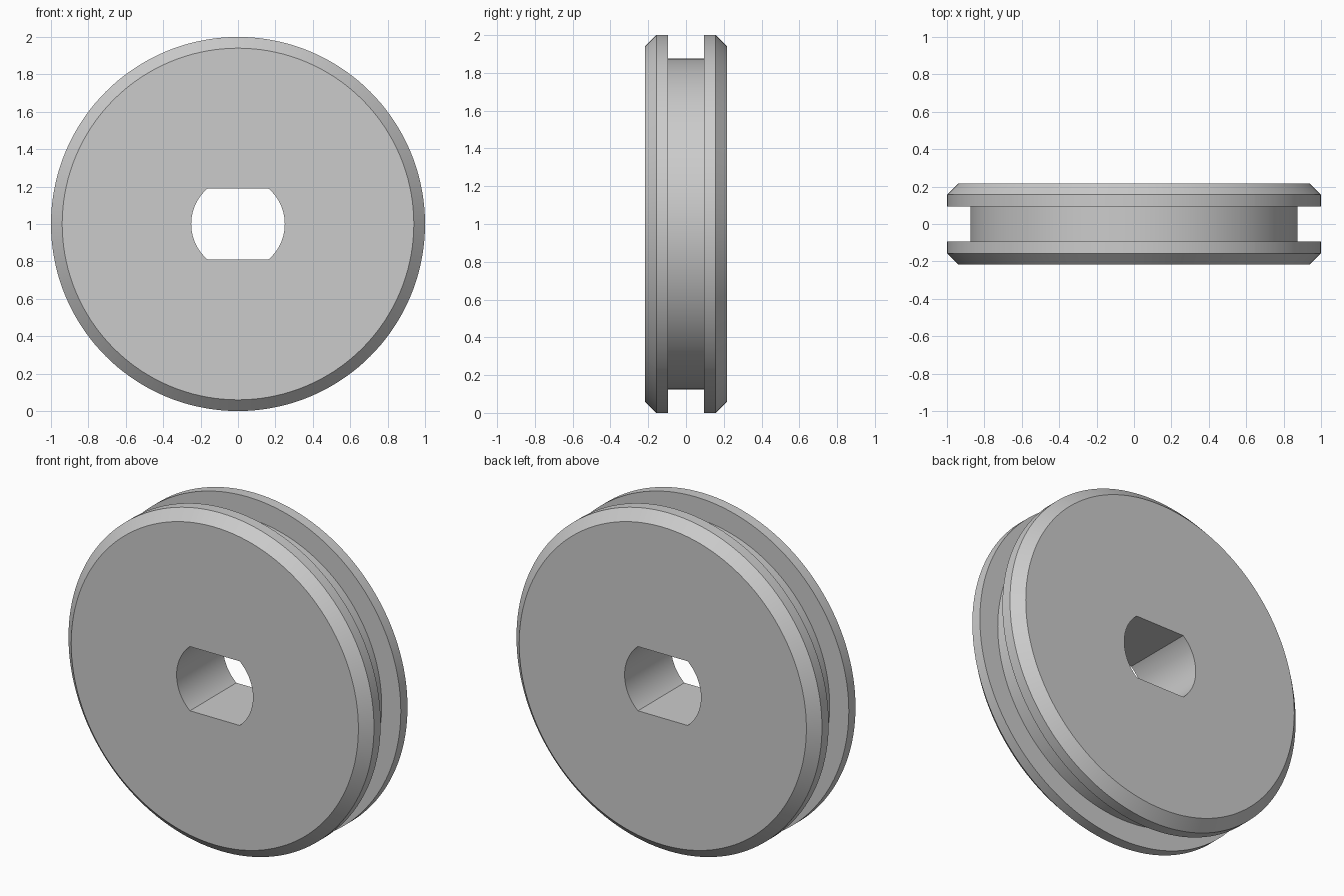
import bpy, bmesh
from math import asin, cos, sin, pi

cube = bpy.data.objects.get("Cube")
if cube:
    bpy.data.objects.remove(cube, do_unlink=True)

SEGMENTS = 144
RADIUS, CHAMFER, HALF_WIDTH = 1.0, 0.06, 0.217
GROOVE_RADIUS, GROOVE_HALF = 0.875, 0.094
BORE_RADIUS, BORE_FLAT = 0.25, 0.19

# Plain grey material
grey = bpy.data.materials.new("grey")
grey.use_nodes = True
colour = (0.6, 0.6, 0.6, 1)
grey.diffuse_color = colour
grey.node_tree.nodes["Principled BSDF"].inputs["Base Color"].default_value = colour

# Front half of the wheel section as (radius, y), mirrored for the back half
front = [(BORE_RADIUS, -HALF_WIDTH), (RADIUS - CHAMFER, -HALF_WIDTH),
         (RADIUS, CHAMFER - HALF_WIDTH), (RADIUS, -GROOVE_HALF),
         (GROOVE_RADIUS, -GROOVE_HALF)]
section = front + [(r, -y) for r, y in reversed(front)]

# Even angles plus the exact corners of the double-flat bore
corner = asin(BORE_FLAT / BORE_RADIUS)
angles = sorted([2 * pi * i / SEGMENTS for i in range(SEGMENTS)]
                + [corner, pi - corner, pi + corner, 2 * pi - corner])


def ring(bm, r, y):
    limit = BORE_FLAT if r == BORE_RADIUS else r
    return [bm.verts.new((r * cos(a), y, RADIUS + max(-limit, min(limit, r * sin(a)))))
            for a in angles]


# Grooved wheel: sweep the closed section around the axle
bm = bmesh.new()
rings = [ring(bm, r, y) for r, y in section]
for i, inner in enumerate(rings):
    outer = rings[(i + 1) % len(rings)]
    for j in range(len(angles)):
        k = (j + 1) % len(angles)
        bm.faces.new((inner[j], inner[k], outer[k], outer[j]))
bmesh.ops.recalc_face_normals(bm, faces=bm.faces)
mesh = bpy.data.meshes.new("grooved_wheel")
bm.to_mesh(mesh)
bm.free()
mesh.materials.append(grey)

wheel = bpy.data.objects.new("grooved_wheel", mesh)
bpy.context.collection.objects.link(wheel)
bpy.ops.object.select_all(action="DESELECT")
wheel.select_set(True)
bpy.context.view_layer.objects.active = wheel
bpy.ops.object.shade_smooth_by_angle(angle=pi / 6)
